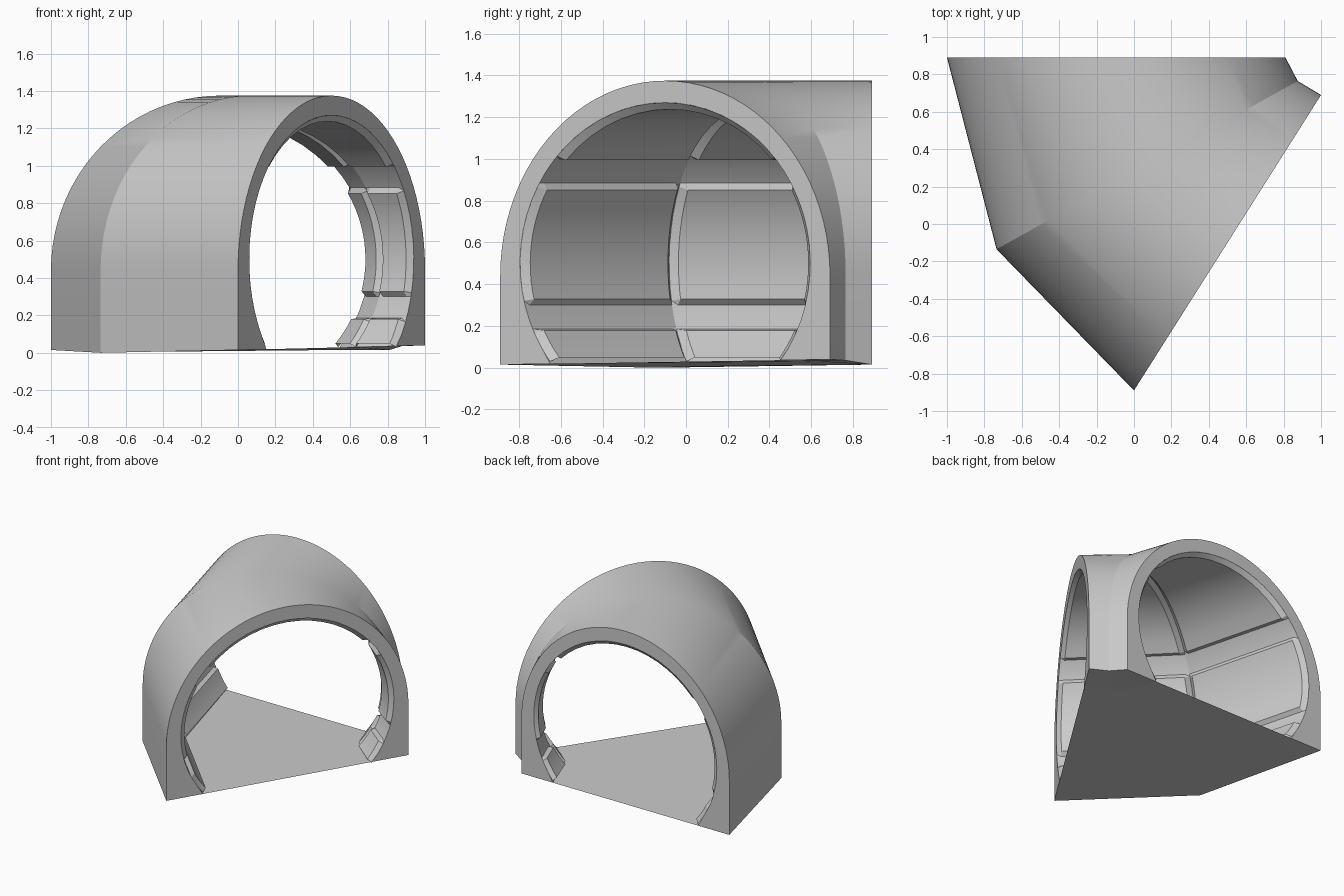
import bpy, bmesh
from math import sin, cos, asin, pi
from mathutils import Vector

if "Cube" in bpy.data.objects:
    bpy.data.objects.remove(bpy.data.objects["Cube"])

# Base lines of the three cross-sections: (left foot, right foot)
FRONT = (Vector((0, -0.89, 0.015)), Vector((1, 0.69, 0.04)))
MITRE = (Vector((-0.735, -0.135, 0.0)), Vector((0.875, 0.765, 0.035)))
BACK = (Vector((-1, 0.89, 0.015)), Vector((0.81, 0.89, 0.015)))
STATIONS = [FRONT, MITRE, BACK]

OUT_Z, OUT_B = 0.44, 0.935            # outer arch: spring height, rise
IN_Z, IN_A, IN_B = 0.50, 0.88, 0.77   # inner ellipse: centre height, radii
HALF = 0.92                           # typical half width of the tunnel


def place(station, s, z=None):
    """Point on a section: s = -1 left .. 1 right; z None = on the ground."""
    left, right = station
    p = left.lerp(right, (s + 1) / 2)
    if z is not None:
        p.z = z
    return p


def inner(angle, depth=0.0):
    return (cos(angle) * (IN_A - depth / HALF), IN_Z + sin(angle) * (IN_B - depth))


def angle_at(z):
    return asin((z - IN_Z) / IN_B)


def make(name, verts, faces, close=False):
    bm = bmesh.new()
    vs = [bm.verts.new(v) for v in verts]
    for f in faces:
        bm.faces.new([vs[i] for i in f])
    if close:
        bmesh.ops.recalc_face_normals(bm, faces=bm.faces)
    me = bpy.data.meshes.new(name)
    bm.to_mesh(me)
    bm.free()
    ob = bpy.data.objects.new(name, me)
    bpy.context.collection.objects.link(ob)
    bpy.ops.object.select_all(action='DESELECT')
    ob.select_set(True)
    bpy.context.view_layer.objects.active = ob
    bpy.ops.object.shade_smooth_by_angle(angle=pi / 9)
    return ob


# Arched shell lofted through the three sections
N = 44
a0 = angle_at(0.03)
outer_pts = [(1, None)] + [(cos(pi * i / N), OUT_Z + OUT_B * sin(pi * i / N))
                           for i in range(N + 1)] + [(-1, None)]
M = len(outer_pts)
inner_pts = [inner(a0 + (pi - 2 * a0) * i / (M - 1)) for i in range(M)]
inner_pts[0] = (inner_pts[0][0], None)
inner_pts[-1] = (inner_pts[-1][0], None)
loop = outer_pts + inner_pts[::-1]
L = len(loop)
verts = [place(st, *p) for st in STATIONS for p in loop]
faces = []
for k in range(2):
    for i in range(L):
        j = (i + 1) % L
        faces.append((k * L + i, k * L + j, (k + 1) * L + j, (k + 1) * L + i))
for base in (0, 2 * L):
    for i in range(M - 1):
        faces.append((base + i, base + i + 1, base + L - 2 - i, base + L - 1 - i))
make("tunnel_shell", verts, faces, close=True)

# Raised lining panels with bevelled borders
DEPTH, BEVEL, END = 0.032, 0.028, 0.03


def panel(name, sa, sb, lo, hi, steps, bevel_lo=True, bevel_hi=True):
    cols = []
    l2 = lo + BEVEL if bevel_lo else lo
    h2 = hi - BEVEL if bevel_hi else hi
    if bevel_lo:
        cols.append((lo, 0))
    cols += [(l2 + (h2 - l2) * i / steps, DEPTH) for i in range(steps + 1)]
    if bevel_hi:
        cols.append((hi, 0))
    C = len(cols)
    pts = []
    for row in range(4):
        for ang, d in cols:
            d = d if row in (1, 2) else 0
            p, q = (place(st, *inner(ang, d)) for st in (sa, sb))
            t = min(END / (q - p).length, 0.3)
            pts.append(p.lerp(q, (0, t, 1 - t, 1)[row]))
    quads = [(r * C + i, r * C + i + 1, (r + 1) * C + i + 1, (r + 1) * C + i)
             for r in range(3) for i in range(C - 1)]
    make(name, pts, quads)


for tag, sa, sb in (("front", FRONT, MITRE), ("back", MITRE, BACK)):
    # lower, middle and ceiling panels, mirrored left and right
    low = (angle_at(0.03), angle_at(0.185))
    mid = (angle_at(0.30), angle_at(0.885))
    panel(tag + "_lower_panel_right", sa, sb, *low, 4, bevel_lo=False)
    panel(tag + "_lower_panel_left", sa, sb, pi - low[1], pi - low[0], 4, bevel_hi=False)
    panel(tag + "_wall_panel_right", sa, sb, *mid, 12)
    panel(tag + "_wall_panel_left", sa, sb, pi - mid[1], pi - mid[0], 12)
    top = angle_at(1.0)
    panel(tag + "_ceiling_panel", sa, sb, top, pi - top, 14)

    # floor slab between the wall feet
    s = inner(a0)[0]
    floor = [place(sa, -s), place(sa, s), place(sb, s), place(sb, -s)]
    make(tag + "_floor", floor, [(0, 1, 2, 3)])
